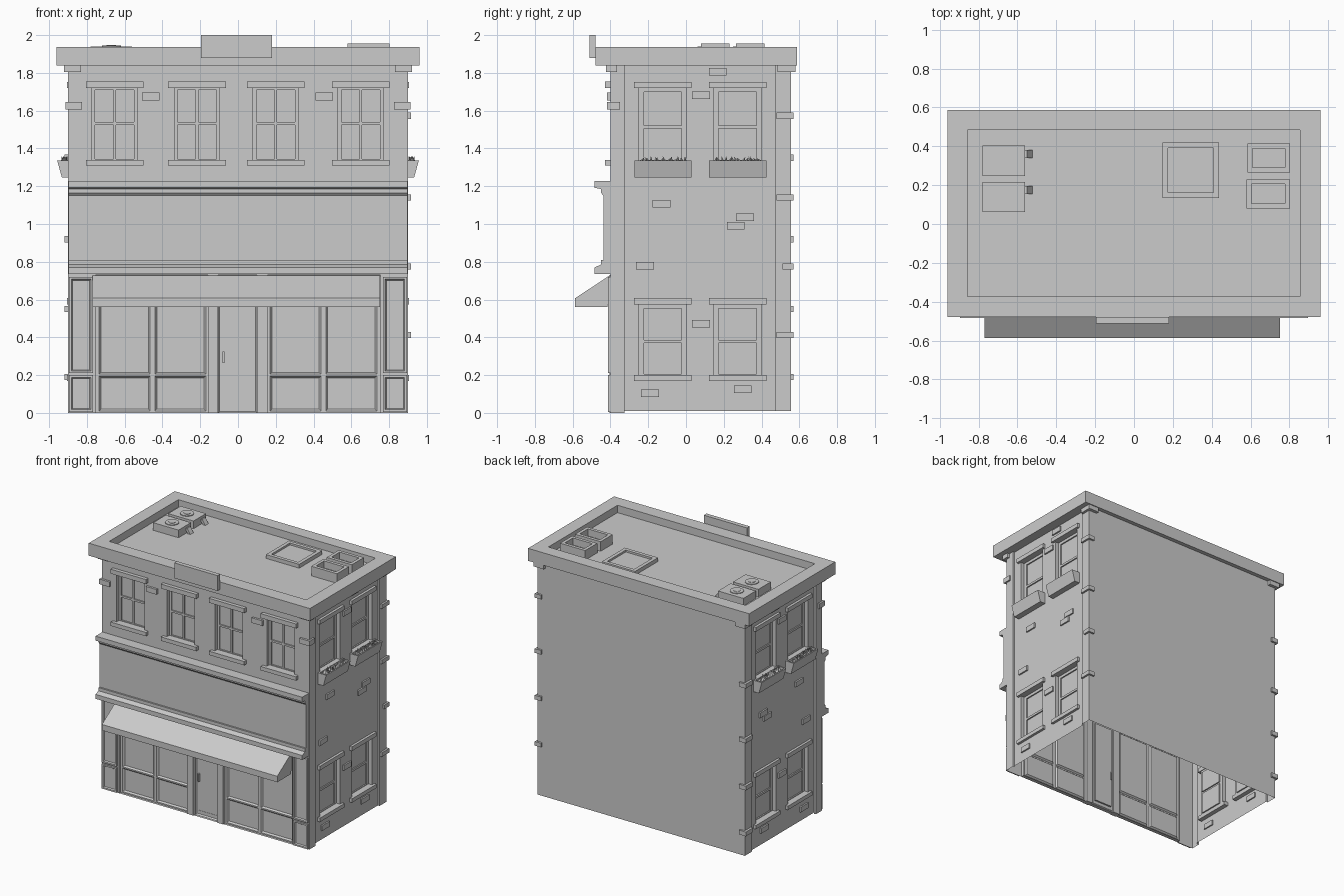
import bpy, bmesh, math, random
from mathutils import Vector, Matrix

if "Cube" in bpy.data.objects:
    bpy.data.objects.remove(bpy.data.objects["Cube"])

random.seed(4)


def finish(name, bm, mirror=False):
    me = bpy.data.meshes.new(name)
    bm.to_mesh(me)
    bm.free()
    ob = bpy.data.objects.new(name, me)
    bpy.context.collection.objects.link(ob)
    if mirror:
        ob.modifiers.new("Mirror", 'MIRROR').use_mirror_merge = False
    return ob


def loft(name, rects, mirror=False):
    """Stack rectangles (x0, x1, y0, y1, z) into a closed solid."""
    bm = bmesh.new()
    loops = [[bm.verts.new(p) for p in ((a, c, z), (b, c, z), (b, d, z), (a, d, z))]
             for a, b, c, d, z in rects]
    bm.faces.new(loops[0][::-1])
    bm.faces.new(loops[-1])
    for lo, hi in zip(loops, loops[1:]):
        for i in range(4):
            j = (i + 1) % 4
            bm.faces.new((lo[i], lo[j], hi[j], hi[i]))
    return finish(name, bm, mirror)


def box(name, x0, x1, y0, y1, z0, z1, mirror=False):
    return loft(name, [(x0, x1, y0, y1, z0), (x0, x1, y0, y1, z1)], mirror)


def prism(name, pts, x0, x1):
    """Extrude a (y, z) profile along x."""
    bm = bmesh.new()
    f = bm.faces.new([bm.verts.new((x0, y, z)) for y, z in pts])
    g = bmesh.ops.extrude_face_region(bm, geom=[f])['geom']
    bmesh.ops.translate(bm, vec=(x1 - x0, 0, 0), verts=[v for v in g if isinstance(v, bmesh.types.BMVert)])
    bm.faces.new([v for v in f.verts][::-1]) if not f.is_valid else None
    bmesh.ops.recalc_face_normals(bm, faces=bm.faces)
    return finish(name, bm)


def strip(name, pts, z0, z1):
    """Vertical wall following an (x, y) plan line, mirrored in x."""
    bm = bmesh.new()
    for (a, b), (c, d) in zip(pts, pts[1:]):
        bm.faces.new([bm.verts.new(p) for p in ((a, b, z0), (c, d, z0), (c, d, z1), (a, b, z1))])
    return finish(name, bm, True)


def front(u, v, d):
    return (u, -0.40 + d, v)


def side(u, v, d):
    return (0.885 - d, u, v)


def corners(r, d, t=0):
    a, b, c, e = r
    return [(a + t, c + t, d), (b - t, c + t, d), (b - t, e - t, d), (a + t, e - t, d)]


def sheet(name, place, rect, holes, d0, d1, cap=False, taper=0, skirt=None, mirror=False):
    """Flat wall with rectangular recesses running from depth d0 to d1."""
    bm = bmesh.new()

    def face(pts):
        bm.faces.new([bm.verts.new(place(*p)) for p in pts])

    us = sorted({*rect[:2], *(u for h in holes for u in h[:2])})
    vs = sorted({*rect[2:], *(v for h in holes for v in h[2:])})
    for a, b in zip(us, us[1:]):
        for c, e in zip(vs, vs[1:]):
            u, v = (a + b) / 2, (c + e) / 2
            if not any(h[0] < u < h[1] and h[2] < v < h[3] for h in holes):
                face(corners((a, b, c, e), d0))
    for h in holes:
        o, i = corners(h, d0), corners(h, d1, taper)
        for k in range(4):
            j = (k + 1) % 4
            face((o[k], o[j], i[j], i[k]))
        if cap:
            face(i)
    if skirt is not None:
        o, i = corners(rect, d0), corners(rect, skirt)
        for k in range(4):
            j = (k + 1) % 4
            face((o[j], o[k], i[k], i[j]))
    bmesh.ops.remove_doubles(bm, verts=bm.verts, dist=1e-5)
    return finish(name, bm, mirror)


# Front wall with upper windows and the shopfront opening
centres = (-0.653, -0.217, 0.2, 0.65)
wins = [(c - 0.12, c + 0.12, 1.34, 1.72) for c in centres]
shop = (-0.755, 0.755, 0, 0.73)
sheet("front_wall", front, (-0.9, 0.9, 0, 1.84), wins + [shop], 0, 0.03)
for c, w in zip(centres, wins):
    panes = [(c + a, c + b, e, f) for a, b in ((-0.103, -0.007), (0.007, 0.103))
             for e, f in ((1.345, 1.525), (1.54, 1.71))]
    sheet("front_window", front, w, panes, 0.03, 0.04, cap=True)
    box("front_lintel", c - 0.153, c + 0.153, -0.428, -0.39, 1.72, 1.755)
    box("front_sill", c - 0.153, c + 0.153, -0.428, -0.37, 1.31, 1.34)

# Shopfront windows, door and pilasters
glass = [(s + a, s + b, e, f) for s in (-0.905, 0)
         for a, b in ((0.17, 0.44), (0.465, 0.735)) for e, f in ((0.01, 0.195), (0.205, 0.71))]
sheet("shopfront", front, shop, glass + [(-0.105, 0.1, 0, 0.72)], 0.02, 0.032, taper=0.01, cap=True)
sheet("door", front, (-0.1, 0.095, 0, 0.715), [(-0.08, 0.075, 0.035, 0.69)], 0.03, 0.045, cap=True)
box("door_handle", -0.083, -0.072, -0.385, -0.35, 0.265, 0.325)
for x in (-0.16, 0.1):
    box("door_post", x, x + 0.055, -0.405, -0.36, 0, 0.73)
for s in (-0.894, 0.767):
    for z0, z1 in ((0.005, 0.2), (0.21, 0.72)):
        sheet("pilaster_panel", front, (s, s + 0.127, z0, z1),
              [(s + 0.012, s + 0.115, z0 + 0.012, z1 - 0.012)], -0.014, -0.004,
              cap=True, taper=0.006, skirt=0)

# Fascia with cornices, awning and rooftop sign board
prism("fascia", [(-0.4, 0.735), (-0.485, 0.735), (-0.485, 0.77), (-0.45, 0.785), (-0.45, 0.81),
                 (-0.437, 0.81), (-0.437, 1.15), (-0.45, 1.165), (-0.45, 1.185), (-0.485, 1.192),
                 (-0.485, 1.227), (-0.4, 1.227)], -0.897, 0.897)
prism("awning", [(-0.405, 0.727), (-0.587, 0.607), (-0.587, 0.56), (-0.415, 0.56)], -0.77, 0.752)
box("sign_board", -0.195, 0.18, -0.512, -0.478, 1.88, 2.0)

# Side walls, corner posts and back wall
spans = ((-0.248, 0.0), (0.148, 0.397))
levels = ((0.2, 0.575), (1.335, 1.72))
swins = [(a, b, c, d) for a, b in spans for c, d in levels]
sheet("side_wall", side, (-0.325, 0.47, 0.01, 1.84), swins, 0, 0.03, mirror=True)
strip("front_corner_post", [(0.9, -0.4), (0.9, -0.325), (0.885, -0.325)], 0, 1.84)
strip("back_wall", [(0.885, 0.47), (0.9, 0.47), (0.9, 0.555), (0, 0.555)], 0.01, 1.84)
for a, b, c, d in swins:
    m = c + 0.17
    panes = [(a + 0.025, b - 0.025, c + 0.005, m), (a + 0.025, b - 0.025, m + 0.017, d - 0.022)]
    sheet("side_window", side, (a, b, c, d), panes, 0.03, 0.04, cap=True, mirror=True)
    box("side_lintel", 0.85, 0.905, a - 0.027, b + 0.028, d, d + 0.033, True)
    if c < 1:
        box("side_sill", 0.85, 0.905, a - 0.027, b + 0.028, c - 0.03, c, True)

# Flower boxes with spiky low-poly leaves
for a, b in spans:
    a, b = a - 0.025, b + 0.03
    loft("flower_box", [(0.885, 0.932, a, b, 1.245), (0.885, 0.957, a, b, 1.335),
                        (0.895, 0.947, a + 0.01, b - 0.01, 1.335),
                        (0.895, 0.945, a + 0.01, b - 0.01, 1.315)], True)
    bm = bmesh.new()
    for i in range(14):
        y = a + 0.035 + (b - a - 0.07) * i / 13
        mat = (Matrix.Translation((random.uniform(0.907, 0.93), y, 1.332)) @
               Matrix.Rotation(random.uniform(-0.9, 0.9), 4, 'X') @
               Matrix.Rotation(random.uniform(-0.3, 0.3), 4, 'Y'))
        bmesh.ops.create_cone(bm, segments=4, radius1=0.016, radius2=0, depth=0.055, cap_ends=True, matrix=mat)
    finish("flowers", bm, True)

# Raised bricks on the side and front walls
for y, z in ((0.168, 1.805), (0.08, 1.682), (-0.13, 1.108), (0.312, 1.035), (0.263, 0.99),
             (-0.217, 0.78), (0.08, 0.472), (0.3, 0.124), (-0.19, 0.103)):
    box("side_brick", 0.875, 0.897, y - 0.047, y + 0.047, z - 0.02, z + 0.02, True)
for x in (-0.462, 0.456):
    box("front_brick", x - 0.046, x + 0.046, -0.417, -0.39, 1.655, 1.695)

# Corner bricks and eave brackets
box("front_corner_brick", 0.825, 0.913, -0.417, -0.35, 1.605, 1.645, True)
for z in (1.573, 1.14, 0.775, 0.412):
    box("corner_brick", 0.86, 0.915, 0.51 if z == 0.775 else 0.478, 0.57, z - 0.016, z + 0.016)
for z in (1.35, 0.92, 0.55, 0.19):
    box("corner_brick", -0.918, -0.86, 0.48, 0.57, z - 0.017, z + 0.017)
for y0, y1 in ((-0.423, -0.365), (0.485, 0.58)):
    box("eave_bracket", 0.83, 0.92, y0, y1, 1.805, 1.84, True)

# Roof slab with parapet
loft("roof", [(-0.96, 0.96, -0.48, 0.587, 1.84), (-0.96, 0.96, -0.48, 0.587, 1.938),
              (-0.858, 0.855, -0.372, 0.485, 1.938), (-0.858, 0.855, -0.372, 0.485, 1.88)])

# Rooftop air conditioners with fan and pipe
for y in (0.062, 0.248):
    box("air_conditioner", -0.78, -0.56, y, y + 0.155, 1.88, 1.94)
    for r, h in ((0.05, 0.014), (0.025, 0.02)):
        bm = bmesh.new()
        bmesh.ops.create_cone(bm, segments=12, radius1=r, radius2=r, depth=h, cap_ends=True,
                              matrix=Matrix.Translation((-0.67, y + 0.078, 1.938)))
        finish("fan", bm)
    loft("pipe", [(-0.545, -0.522, y + 0.093, y + 0.133, 1.88), (-0.575, -0.55, y + 0.093, y + 0.133, 1.92)])


# Roof hatch and open vents
def tray(name, x0, x1, y0, y1, top, rim, floor):
    inner = (x0 + rim, x1 - rim, y0 + rim, y1 - rim)
    loft(name, [(x0, x1, y0, y1, 1.88), (x0, x1, y0, y1, top), (*inner, top), (*inner, floor)])


tray("roof_hatch", 0.148, 0.437, 0.135, 0.42, 1.91, 0.028, 1.895)
tray("roof_vent", 0.58, 0.803, 0.08, 0.23, 1.955, 0.025, 1.9)
tray("roof_vent", 0.585, 0.803, 0.265, 0.415, 1.955, 0.025, 1.9)
